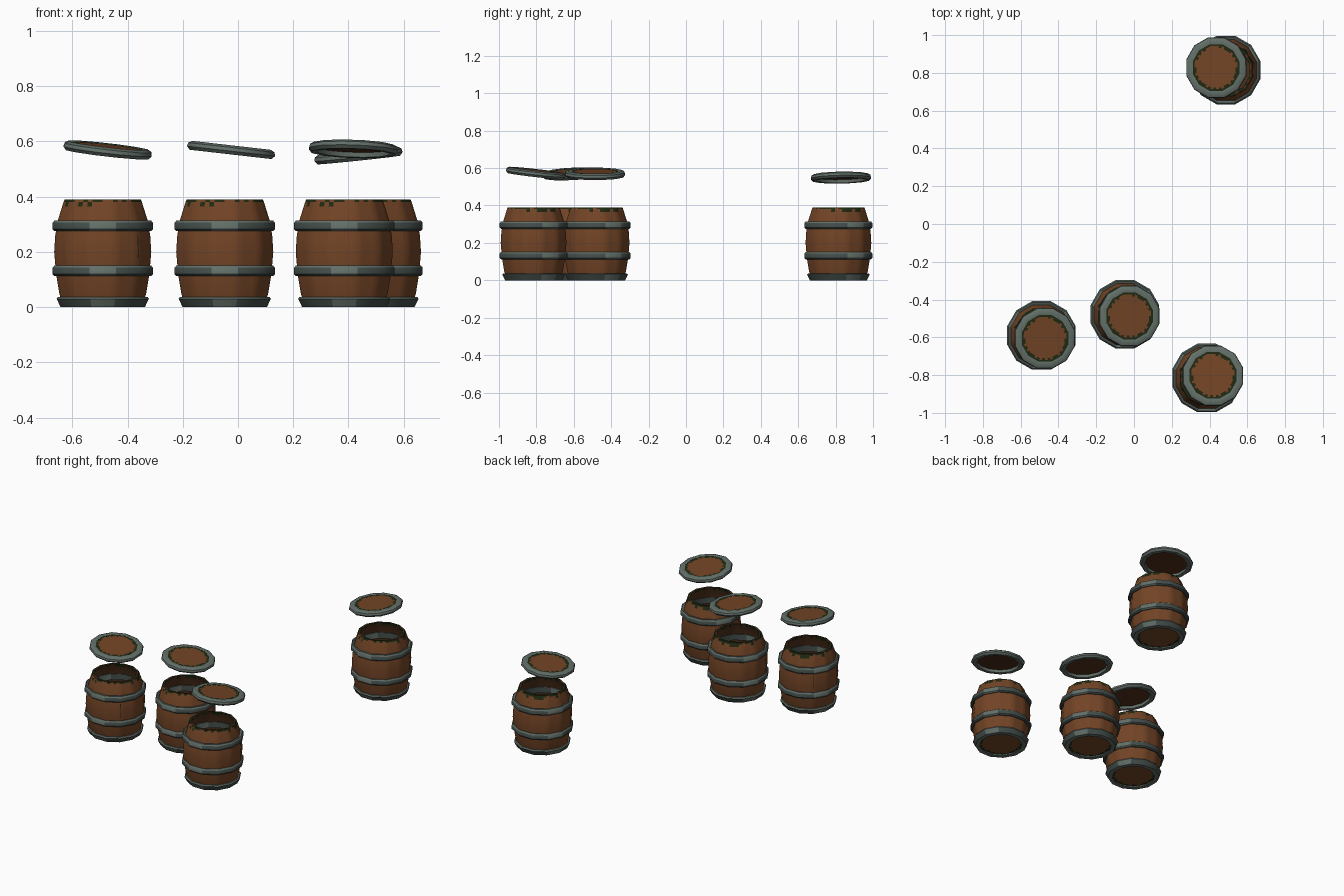
import bpy, math, random
from mathutils import Vector

random.seed(4)
SIDES = 12

cube = bpy.data.objects.get("Cube")
if cube:
    bpy.data.objects.remove(cube)


def material(name, rgb):
    m = bpy.data.materials.new(name)
    m.use_nodes = True
    color = (*rgb, 1)
    m.diffuse_color = color
    bsdf = m.node_tree.nodes["Principled BSDF"]
    bsdf.inputs["Base Color"].default_value = color
    bsdf.inputs["Roughness"].default_value = 0.8
    return m


WOOD, DARK_WOOD, MOSS, METAL, DARK_METAL = range(5)
MATERIALS = [
    material("brown wood", (0.17, 0.058, 0.019)),
    material("dark wood", (0.075, 0.028, 0.011)),
    material("dark moss", (0.014, 0.022, 0.006)),
    material("grey metal", (0.125, 0.16, 0.14)),
    material("dark metal", (0.055, 0.074, 0.068)),
]


def corner(radius, k):
    a = math.tau * (k + 0.5) / SIDES
    return Vector((radius * math.cos(a), radius * math.sin(a), 0))


def revolve(name, profile, rule, closed=False, sub=1):
    """Turn a (radius, z) profile; radius 0 makes a centre point.
    rule(segment, column) picks each face's material."""
    cols = SIDES * sub
    verts, rows, faces, mats = [], [], [], []
    for r, z in profile:
        start = len(verts)
        if r == 0:
            verts.append((0, 0, z))
            rows.append([start] * cols)
            continue
        for c in range(cols):
            k, t = c // sub, (c % sub) / sub
            p = corner(r, k).lerp(corner(r, k + 1), t)
            verts.append((p.x, p.y, z))
        rows.append(list(range(start, start + cols)))
    for s in range(len(profile) if closed else len(profile) - 1):
        low, high = rows[s], rows[(s + 1) % len(rows)]
        for c in range(cols):
            d = (c + 1) % cols
            quad = dict.fromkeys((low[c], low[d], high[d], high[c]))
            faces.append(list(quad))
            mats.append(rule(s, c))
    mesh = bpy.data.meshes.new(name)
    mesh.from_pydata(verts, [], faces)
    for m in MATERIALS:
        mesh.materials.append(m)
    for poly, index in zip(mesh.polygons, mats):
        poly.material_index = index
    mesh.shade_smooth()
    mesh.set_sharp_from_angle(angle=math.radians(42))
    return mesh


def place(mesh, name, location, rotation=(0, 0, 0)):
    obj = bpy.data.objects.new(name, mesh)
    obj.location = location
    obj.rotation_euler = [math.radians(a) for a in rotation]
    bpy.context.collection.objects.link(obj)
    return obj


def mossy(chance, base):
    return MOSS if random.random() < chance else base


# Barrel wall: outside from the floor up, over the rim, down the inside
outer = [(0.152, 0.012), (0.163, 0.05), (0.175, 0.12), (0.182, 0.2),
         (0.178, 0.26), (0.168, 0.315), (0.152, 0.365), (0.147, 0.38), (0.143, 0.39)]
inner = [(0.128, 0.39), (0.134, 0.37), (0.155, 0.315), (0.168, 0.2), (0.142, 0.03)]
RIM = len(outer) - 1


def wall_rule(seg, col):
    if seg == RIM - 2:
        return mossy(0.25, WOOD)
    if seg == RIM - 1:
        return mossy(0.75, WOOD)
    if seg in (RIM, RIM + 1):
        return mossy(0.7, DARK_WOOD)
    return WOOD if seg < RIM else DARK_WOOD


wall = revolve("barrel_wall", outer + inner, wall_rule, sub=4)

# Barrel floor with a mossy edge underneath
floor = revolve(
    "barrel_floor",
    [(0, 0.012), (0.118, 0.012), (0.13, 0.012), (0.152, 0.012), (0.148, 0.03), (0, 0.03)],
    lambda s, c: DARK_WOOD if s > 3 else MOSS if s == 2 else mossy(0.5, WOOD) if s == 1 else WOOD,
    sub=4)

# Hoops, with lighter worn patches on a few sides
hoop = revolve(
    "hoop",
    [(0.15, -0.019), (0.181, -0.019), (0.188, -0.012), (0.188, 0.012),
     (0.181, 0.02), (0.15, 0.02)],
    lambda s, c: METAL if s == 3 or c % 4 == 0 else DARK_METAL, closed=True)
base_ring = revolve(
    "base_ring",
    [(0.13, 0.0), (0.158, 0.0), (0.173, 0.03), (0.168, 0.037), (0.15, 0.037), (0.136, 0.012)],
    lambda s, c: DARK_METAL if s == 1 and c % 4 else METAL, closed=True)

# Lid: metal ring around a recessed wooden disc
lid_ring = revolve(
    "lid_ring",
    [(0.132, -0.015), (0.155, -0.016), (0.166, -0.004), (0.163, 0.009),
     (0.148, 0.017), (0.128, 0.014)],
    lambda s, c: METAL, closed=True)
lid_disc = revolve(
    "lid_disc",
    [(0, 0.013), (0.108, 0.013), (0.118, 0.013), (0.134, 0.013), (0.134, 0.002), (0, 0.002)],
    lambda s, c: DARK_WOOD if s > 3 else MOSS if s == 2 else mossy(0.5, WOOD) if s == 1 else WOOD,
    sub=4)

# Barrel positions, lid centres and lid tilts in degrees
SETS = [
    ((-0.49, -0.59), (-0.472, -0.605, 0.569), (3, 6.5, 0)),
    ((-0.048, -0.478), (-0.025, -0.487, 0.569), (0, 6.5, 0)),
    ((0.385, -0.815), (0.418, -0.803, 0.573), (-6.5, 2, 0)),
    ((0.487, 0.815), (0.436, 0.828, 0.549), (1, -6, 0)),
]
for n, ((x, y), lid_pos, tilt) in enumerate(SETS, 1):
    place(wall, f"barrel_{n}_wall", (x, y, 0))
    place(floor, f"barrel_{n}_floor", (x, y, 0))
    place(base_ring, f"barrel_{n}_base_ring", (x, y, 0))
    place(hoop, f"barrel_{n}_lower_hoop", (x, y, 0.131))
    place(hoop, f"barrel_{n}_upper_hoop", (x, y, 0.294))
    place(lid_ring, f"barrel_{n}_lid_ring", lid_pos, tilt)
    place(lid_disc, f"barrel_{n}_lid_disc", lid_pos, tilt)

# Dark cracks between staves on the first barrel
seam = bpy.data.meshes.new("stave_crack")
seam.from_pydata([(0.1775, -0.002, 0.16), (0.1775, 0.002, 0.16),
                  (0.183, 0.002, 0.2), (0.183, -0.002, 0.2),
                  (0.179, 0.002, 0.265), (0.179, -0.002, 0.265)],
                 [], [(0, 1, 2, 3), (3, 2, 4, 5)])
seam.materials.append(MATERIALS[MOSS])
for side, angle in (("front", -45), ("back", 135)):
    place(seam, f"{side}_stave_crack", (-0.49, -0.59, 0), (0, 0, angle))
